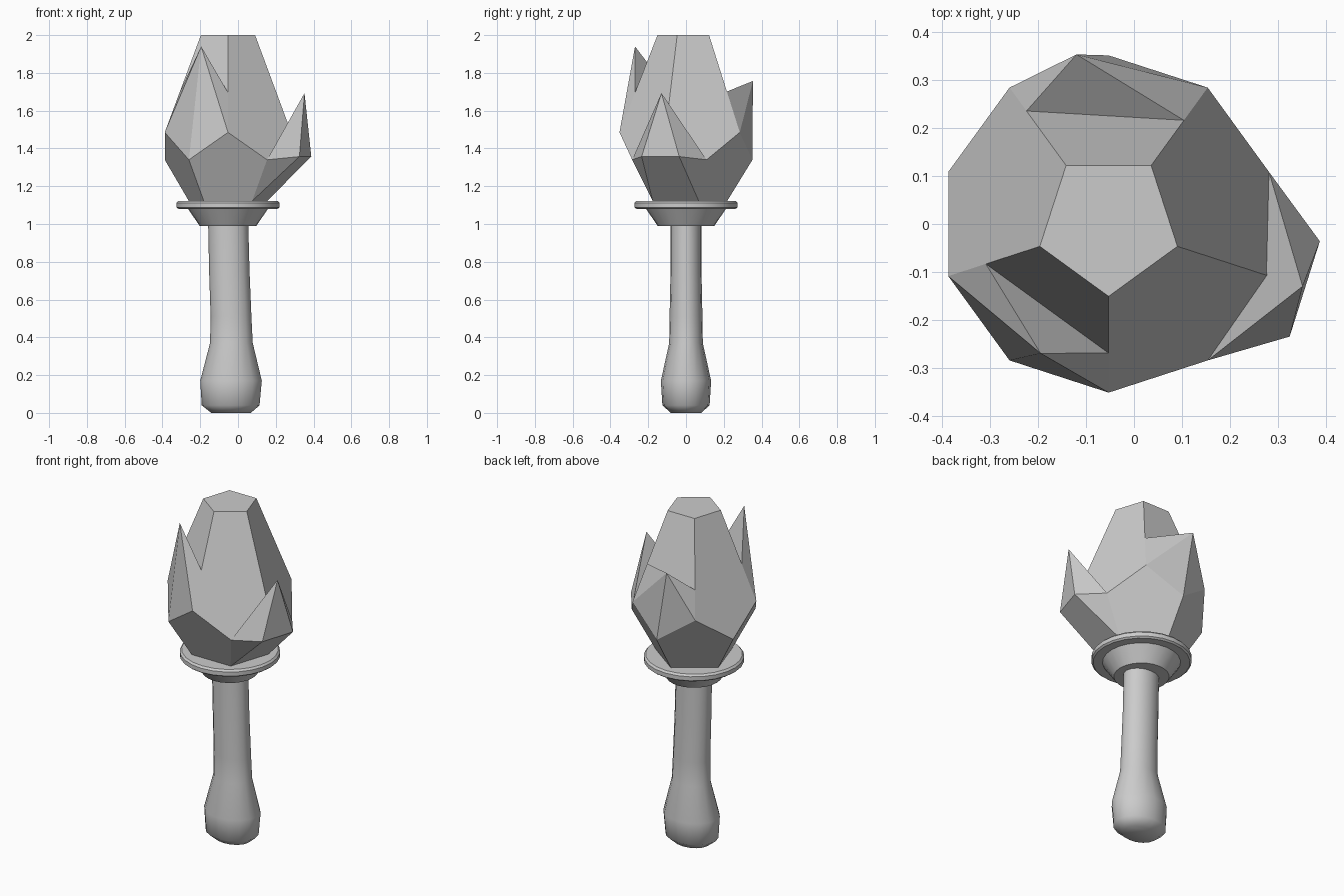
import bpy, bmesh, math

if "Cube" in bpy.data.objects:
    bpy.data.objects.remove(bpy.data.objects["Cube"])

CX = -0.053  # shared axis of the shaft, collar and gem


def finish(name, bm, smooth=None):
    bmesh.ops.recalc_face_normals(bm, faces=bm.faces)
    mesh = bpy.data.meshes.new(name)
    bm.to_mesh(mesh)
    bm.free()
    ob = bpy.data.objects.new(name, mesh)
    bpy.context.collection.objects.link(ob)
    if smooth:
        bpy.ops.object.select_all(action='DESELECT')
        ob.select_set(True)
        bpy.context.view_layer.objects.active = ob
        bpy.ops.object.shade_smooth_by_angle(angle=math.radians(smooth))
    return ob


def loft(name, sections, sides, smooth):
    """Stack elliptical rings given as (z, centre x, radius x, radius y)."""
    bm = bmesh.new()
    rings = []
    for z, cx, rx, ry in sections:
        rings.append([bm.verts.new((cx + rx * math.cos(2 * math.pi * i / sides),
                                    ry * math.sin(2 * math.pi * i / sides), z))
                      for i in range(sides)])
    for a, b in zip(rings, rings[1:]):
        for i in range(sides):
            j = (i + 1) % sides
            bm.faces.new((a[i], a[j], b[j], b[i]))
    bm.faces.new(rings[0])
    bm.faces.new(rings[-1])
    return finish(name, bm, smooth)


# Handle: slightly leaning oval grip with a bulbous pommel
loft("handle", [(0.0, -0.037, 0.105, 0.08), (0.04, -0.039, 0.153, 0.125),
                (0.17, -0.037, 0.163, 0.133), (0.37, -0.035, 0.113, 0.089),
                (0.51, -0.037, 0.108, 0.087), (0.75, -0.046, 0.107, 0.082),
                (1.05, -0.053, 0.106, 0.082)], 16, 50)

# Collar: tapered socket
loft("collar_cone", [(z, CX, r, r) for z, r in ((0.99, 0.15), (1.085, 0.215))], 24, 30)

# Collar: thin disc with softened rim
loft("collar_disc", [(z, CX, r, r) for z, r in
                     ((1.08, 0.262), (1.088, 0.272), (1.112, 0.272), (1.123, 0.262))], 24, 30)

# Gem: stretched twelve-sided crystal with three faces pulled out into spikes
bm = bmesh.new()


def ring(r, z, start):
    return [bm.verts.new((CX + r * math.cos(math.radians(start + 72 * k)),
                          r * math.sin(math.radians(start + 72 * k)), z)) for k in range(5)]


top, upper = ring(0.151, 2.0, -90), ring(0.352, 1.485, -90)
lower, base = ring(0.352, 1.34, -54), ring(0.218, 1.122, -54)
bm.faces.new(top)
bm.faces.new(base)

# points where the spikes split the long upper edges
cut = {k: bm.verts.new(top[k].co.lerp(upper[k].co, f))
       for k, f in {0: 0.59, 2: 0.58, 3: 0.70, 4: 0.59}.items()}
spikes = {4: (-0.195, -0.27, 1.94), 2: (-0.12, 0.354, 1.757)}

for k in range(5):
    n, p = (k + 1) % 5, (k - 1) % 5
    # upper facets, two of them with a raised tip
    if k in spikes:
        bm.faces.new((top[k], top[n], cut[n], cut[k]))
        tip = bm.verts.new(spikes[k])
        loop = [cut[k], cut[n], upper[n], lower[k], upper[k]]
        for i in range(5):
            bm.faces.new((loop[i], loop[(i + 1) % 5], tip))
    else:
        pts = [top[k], top[n], cut.get(n), upper[n], lower[k], upper[k], cut.get(k)]
        bm.faces.new([v for v in pts if v])
    # lower facets, the right one with a flared spike
    if k == 1:
        bm.faces.new((upper[k], lower[p], lower[k]))
        tip = bm.verts.new((0.352, -0.13, 1.693))
        a = bm.verts.new((0.325, -0.235, 1.357))
        b = bm.verts.new((0.388, -0.036, 1.357))
        loop = [lower[p], a, b, lower[k]]
        for i in range(4):
            bm.faces.new((loop[i], loop[(i + 1) % 4], tip))
        bm.faces.new((lower[p], base[p], a))
        bm.faces.new((a, base[p], base[k], b))
        bm.faces.new((b, base[k], lower[k]))
    else:
        bm.faces.new((upper[k], lower[p], base[p], base[k], lower[k]))

finish("gem", bm)
